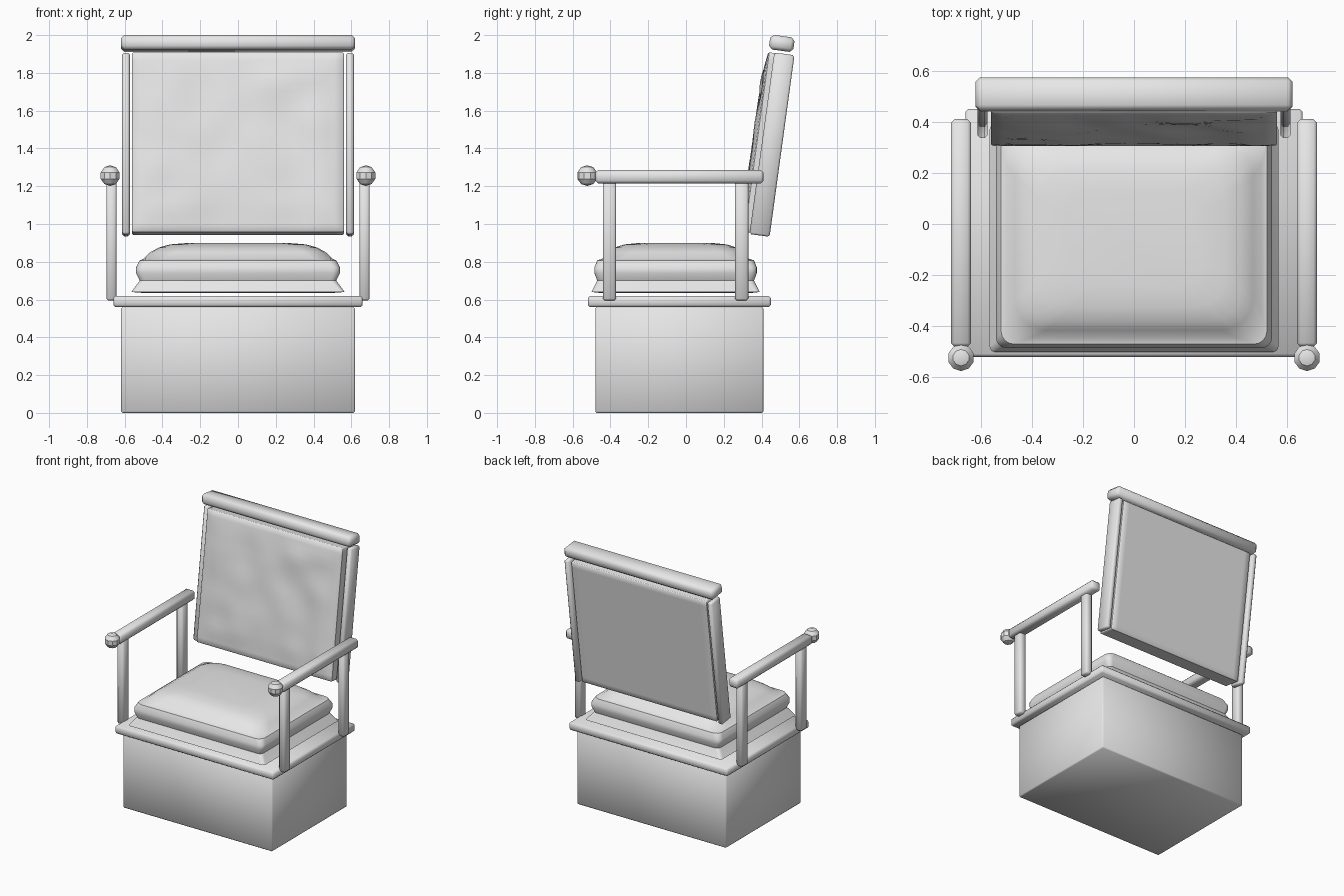
import bpy, bmesh, math
from mathutils import Vector, noise

cube = bpy.data.objects.get("Cube")
if cube:
    bpy.data.objects.remove(cube, do_unlink=True)

grey = bpy.data.materials.new("plain grey")
grey.use_nodes = True
color = (0.8, 0.8, 0.8, 1)
grey.diffuse_color = color
grey.node_tree.nodes["Principled BSDF"].inputs["Base Color"].default_value = color

TILT = math.radians(-7.8)
BACK = (0, 0.455, 1.42)


def finish(name, bm, loc=(0, 0, 0), tilt=0, bevel=0, angle=62):
    bmesh.ops.recalc_face_normals(bm, faces=bm.faces)
    mesh = bpy.data.meshes.new(name)
    bm.to_mesh(mesh)
    bm.free()
    mesh.materials.append(grey)
    obj = bpy.data.objects.new(name, mesh)
    bpy.context.collection.objects.link(obj)
    obj.location = loc
    obj.rotation_euler.x = tilt
    bpy.ops.object.select_all(action="DESELECT")
    obj.select_set(True)
    bpy.context.view_layer.objects.active = obj
    if bevel:
        mod = obj.modifiers.new("soft edges", "BEVEL")
        mod.width = bevel
        mod.segments = 1
        mod.limit_method = "ANGLE"
        mod.angle_limit = math.radians(50)
        bpy.ops.object.modifier_apply(modifier=mod.name)
    bpy.ops.object.shade_smooth_by_angle(angle=math.radians(angle))
    return obj


def block(size):
    bm = bmesh.new()
    bmesh.ops.create_cube(bm, size=1)
    bmesh.ops.scale(bm, vec=size, verts=bm.verts)
    return bm


def box(name, size, loc, tilt=0, bevel=0.01):
    return finish(name, block(size), loc, tilt, bevel)


def rounded_ring(bm, hx, hy, z, r, steps=4):
    verts = []
    for corner, (sx, sy) in enumerate(((1, 1), (-1, 1), (-1, -1), (1, -1))):
        for i in range(steps + 1):
            a = math.radians(90) * (corner + i / steps)
            verts.append(bm.verts.new((sx * (hx - r) + r * math.cos(a),
                                       sy * (hy - r) + r * math.sin(a), z)))
    return verts


# Box base and the rim on top of it
box("base", (1.24, 0.89, 0.56), (0, -0.035, 0.28), bevel=0.008)
box("seat_rim", (1.32, 0.97, 0.06), (0, -0.035, 0.59), bevel=0.012)

# Seat cushion: flared skirt, boxed edge and domed top
profile = [(0.5, 0.40, 0.635, 0.02), (0.565, 0.445, 0.64, 0.02), (0.52, 0.415, 0.70, 0.03),
           (0.54, 0.43, 0.74, 0.04), (0.54, 0.43, 0.77, 0.04), (0.52, 0.415, 0.808, 0.05),
           (0.50, 0.39, 0.815, 0.10), (0.465, 0.36, 0.85, 0.12), (0.42, 0.325, 0.875, 0.12),
           (0.36, 0.27, 0.892, 0.12), (0.26, 0.19, 0.90, 0.1)]
bm = bmesh.new()
rings = [rounded_ring(bm, *p) for p in profile]
for low, high in zip(rings, rings[1:]):
    for i in range(len(low)):
        j = (i + 1) % len(low)
        bm.faces.new((low[i], low[j], high[j], high[i]))
bm.faces.new(rings[0])
bm.faces.new(rings[-1])
finish("seat_cushion", bm, (0, -0.055, 0), angle=40)

# Back cushion: slab with a softly uneven front
bm = block((1.12, 0.13, 0.96))
bmesh.ops.subdivide_edges(bm, edges=bm.edges[:], cuts=22, use_grid_fill=True)
for v in bm.verts:
    if v.co.y < -0.064:
        edge = min(1, (0.56 - abs(v.co.x)) * 9, (0.48 - abs(v.co.z)) * 7)
        lump = noise.noise(Vector((v.co.x * 5, 0.3, v.co.z * 5)))
        v.co.y -= edge * (0.014 + 0.014 * lump)
finish("back_cushion", bm, (0, BACK[1] - 0.02, BACK[2] + 0.005), TILT, 0.014)

# Top rail
box("top_rail", (1.24, 0.13, 0.078), (0, 0.507, 1.956), TILT, 0.018)

for side, s in (("left", 1), ("right", -1)):
    # Upright beside the back cushion
    box(side + "_back_rail", (0.04, 0.108, 0.97), (s * 0.593, BACK[1], BACK[2]), TILT, 0.01)
    # Armrest with its two posts
    box(side + "_armrest", (0.08, 0.89, 0.07), (s * 0.677, -0.035, 1.25), bevel=0.014)
    for place, y in (("front", -0.405), ("rear", 0.295)):
        box(f"{side}_{place}_post", (0.054, 0.07, 0.64), (s * 0.67, y, 0.915), bevel=0.01)
    # Faceted knob at the arm end
    bm = bmesh.new()
    bmesh.ops.create_uvsphere(bm, u_segments=10, v_segments=5, radius=0.055)
    finish(side + "_arm_knob", bm, (s * 0.677, -0.523, 1.256), angle=30)
